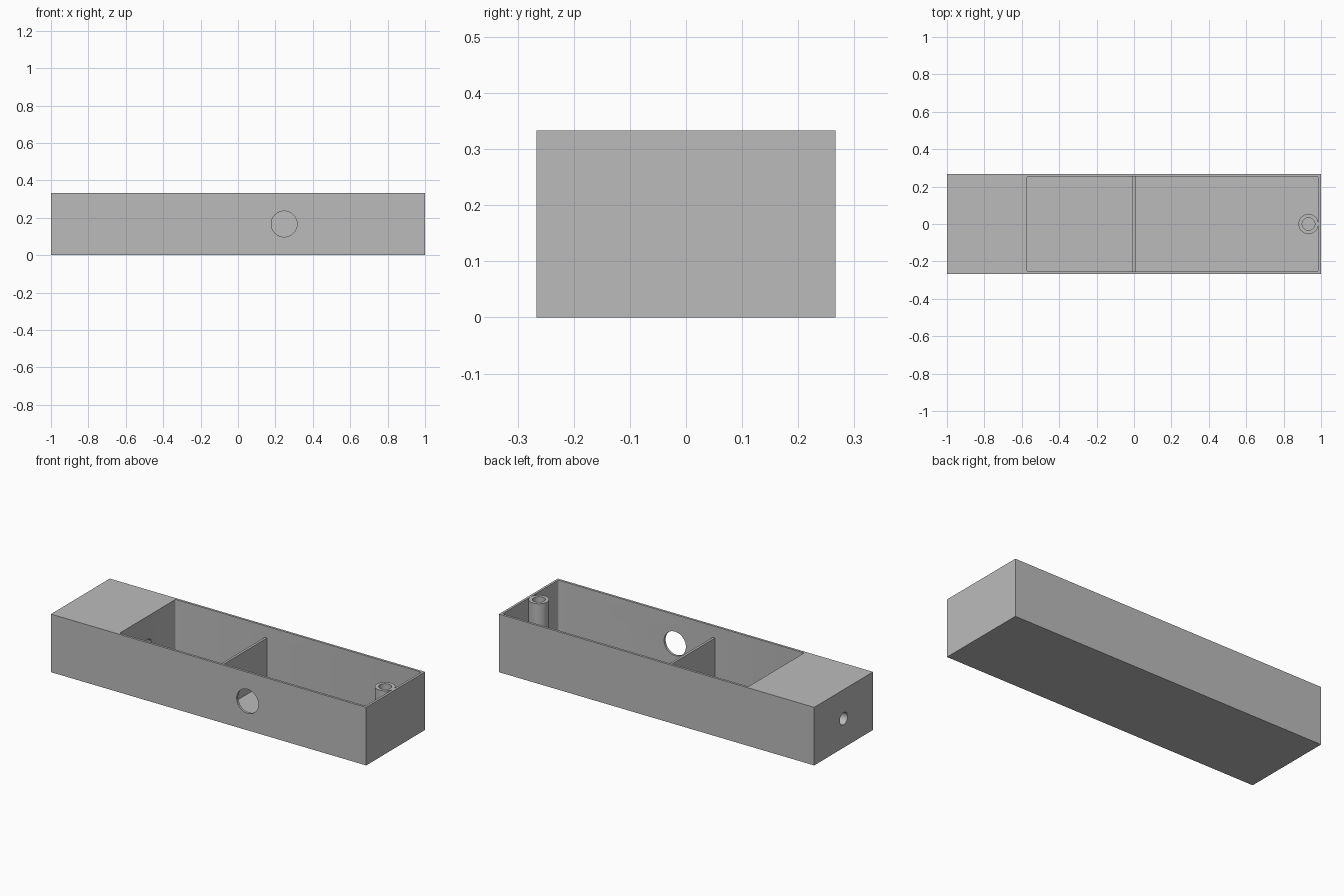
import bpy
import bmesh
from mathutils import Matrix, Vector

cube = bpy.data.objects.get("Cube")
if cube:
    bpy.data.objects.remove(cube, do_unlink=True)

LENGTH, WIDTH, HEIGHT, WALL = 2.0, 0.533, 0.333, 0.0135
POST_X = 0.933

grey = bpy.data.materials.new("plain grey")
grey.use_nodes = True
GREY = (0.5, 0.5, 0.5, 1)
grey.diffuse_color = GREY
grey.node_tree.nodes["Principled BSDF"].inputs["Base Color"].default_value = GREY


def finish(name, bm):
    mesh = bpy.data.meshes.new(name)
    bm.to_mesh(mesh)
    bm.free()
    mesh.materials.append(grey)
    obj = bpy.data.objects.new(name, mesh)
    bpy.context.collection.objects.link(obj)
    return obj


def box(name, low, high, corner=0):
    """Box between two corners, with optionally rounded upright edges."""
    low, high = Vector(low), Vector(high)
    bm = bmesh.new()
    bmesh.ops.create_cube(bm, size=1, matrix=Matrix.Translation((low + high) / 2)
                          @ Matrix.Diagonal((*(high - low), 1)))
    if corner:
        upright = [e for e in bm.edges if abs(e.verts[0].co.z - e.verts[1].co.z) > 0.1]
        bmesh.ops.bevel(bm, geom=upright, offset=corner, segments=3,
                        profile=0.5, affect='EDGES')
    return finish(name, bm)


def cylinder(name, centre, radius, depth, axis):
    turn = Vector((0, 0, 1)).rotation_difference(Vector(axis)).to_matrix().to_4x4()
    bm = bmesh.new()
    bmesh.ops.create_cone(bm, cap_ends=True, segments=48, radius1=radius,
                          radius2=radius, depth=depth,
                          matrix=Matrix.Translation(centre) @ turn)
    return finish(name, bm)


def combine(target, other, operation):
    mod = target.modifiers.new(other.name, 'BOOLEAN')
    mod.operation = operation
    mod.solver = 'EXACT'
    mod.object = other
    other.hide_render = True
    bpy.context.view_layer.objects.active = target
    bpy.ops.object.modifier_apply(modifier=mod.name)
    bpy.data.objects.remove(other, do_unlink=True)


# Case with a solid end and an open compartment
x, y = LENGTH / 2, WIDTH / 2
case = box("case", (-x, -y, 0), (x, y, HEIGHT))
combine(case, box("compartment", (-0.573, -y + WALL, WALL),
                  (x - WALL, y - WALL, HEIGHT + 0.1), 0.008), 'DIFFERENCE')

# Low divider across the compartment
combine(case, box("divider", (-0.007, -y + WALL / 2, WALL / 2),
                  (0.007, y - WALL / 2, 0.267)), 'UNION')

# Hollow post joined to the end wall
post_height = HEIGHT - WALL / 2
combine(case, cylinder("post", (POST_X, 0, HEIGHT - post_height / 2), 0.0535,
                       post_height, (0, 0, 1)), 'UNION')
combine(case, cylinder("post_bore", (POST_X, 0, WALL + 0.25), 0.034, 0.5,
                       (0, 0, 1)), 'DIFFERENCE')

# Round opening in the front wall and a bore through the solid end
combine(case, cylinder("front_opening", (0.247, -y, HEIGHT / 2), 0.069, 0.1,
                       (0, 1, 0)), 'DIFFERENCE')
combine(case, cylinder("end_bore", (-0.8, 0, HEIGHT / 2), 0.035, 0.6,
                       (1, 0, 0)), 'DIFFERENCE')

# Smooth round walls, crisp edges
bpy.ops.object.select_all(action='DESELECT')
case.select_set(True)
bpy.context.view_layer.objects.active = case
bpy.ops.object.shade_smooth_by_angle(angle=0.6)
